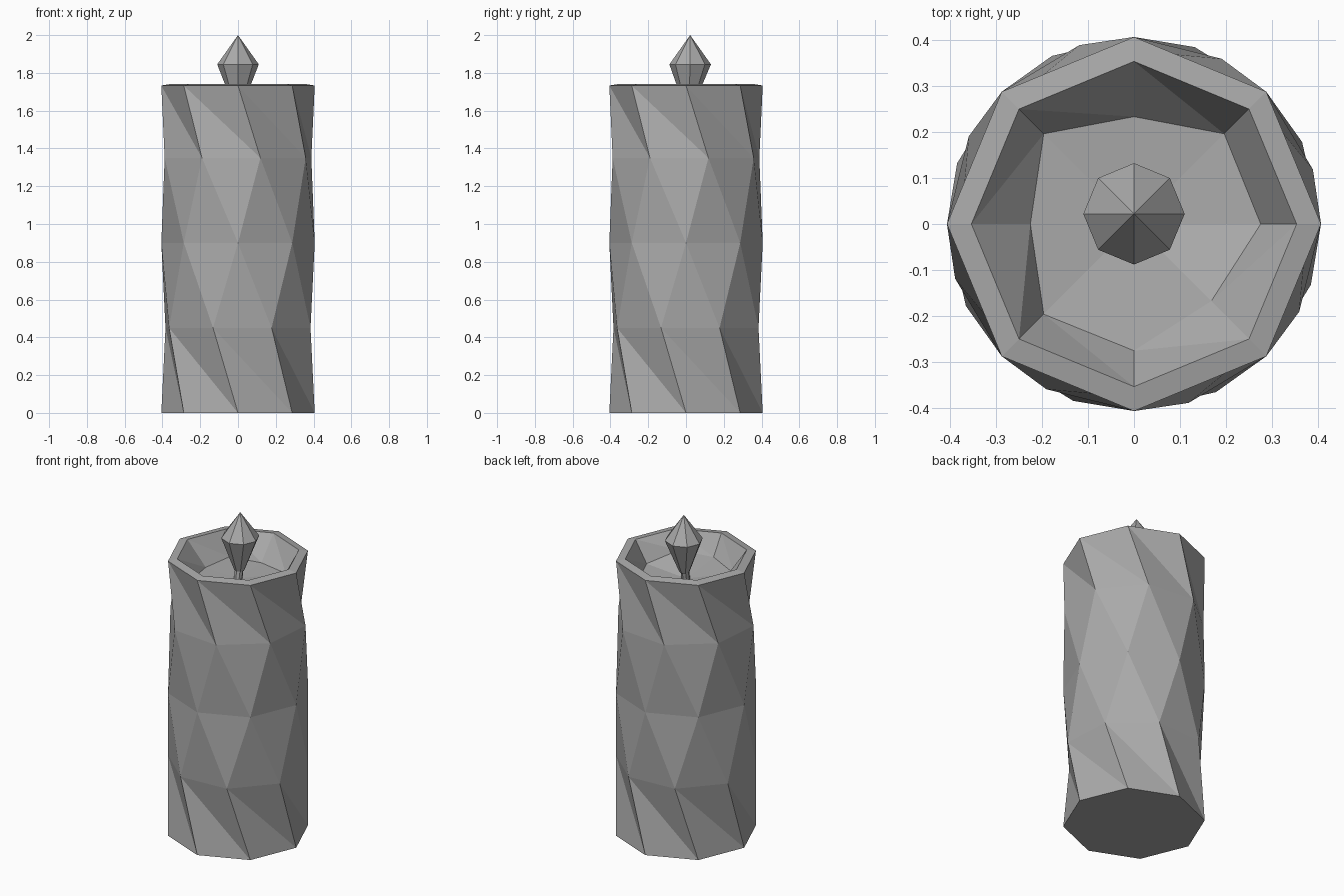
import bpy, bmesh
from math import cos, sin, radians

SIDES = 8

if "Cube" in bpy.data.objects:
    bpy.data.objects.remove(bpy.data.objects["Cube"], do_unlink=True)

wax = bpy.data.materials.new("plain grey")
wax.use_nodes = True
grey = (0.4, 0.4, 0.4, 1)
wax.diffuse_color = grey
wax.node_tree.nodes["Principled BSDF"].inputs["Base Color"].default_value = grey


def ring(bm, r, z, twist=0, y=0):
    """Octagonal loop of vertices; r and z may be one value or one per corner."""
    rs = r if isinstance(r, list) else [r] * SIDES
    zs = z if isinstance(z, list) else [z] * SIDES
    verts = []
    for i in range(SIDES):
        a = radians(45 * i + twist)
        verts.append(bm.verts.new((rs[i] * cos(a), rs[i] * sin(a) + y, zs[i])))
    return verts


def bridge(bm, low, high):
    """Join two loops with triangles, always split along the same diagonal."""
    for i in range(SIDES):
        j = (i + 1) % SIDES
        bm.faces.new((low[i], low[j], high[i]))
        bm.faces.new((low[j], high[j], high[i]))


def fan(bm, loop, tip):
    v = bm.verts.new(tip)
    for i in range(SIDES):
        bm.faces.new((loop[i], loop[(i + 1) % SIDES], v))


def finish(bm, name):
    bmesh.ops.recalc_face_normals(bm, faces=bm.faces)
    mesh = bpy.data.meshes.new(name)
    bm.to_mesh(mesh)
    bm.free()
    mesh.materials.append(wax)
    bpy.context.collection.objects.link(bpy.data.objects.new(name, mesh))


# Candle body: twisted faceted wall, rim and uneven melted hollow
bm = bmesh.new()
loops = [ring(bm, 0.406, z, t) for z, t in
         ((0, 0), (0.45, -19), (0.9, 0), (1.35, 17), (1.733, 0))]
loops.append(ring(bm, 0.353, 1.742))
pool_r = [0.275, 0.277, 0.233, 0.277, 0.225, 0.277, 0.275, 0.237]
pool_z = [1.61, 1.6, 1.6, 1.6, 1.6, 1.6, 1.62, 1.66]
loops.append(ring(bm, pool_r, pool_z))
for low, high in zip(loops, loops[1:]):
    bridge(bm, low, high)
bm.faces.new(loops[0][::-1])
fan(bm, loops[-1], (0, 0, 1.59))
finish(bm, "candle_body")

# Wick: thin stem leaning slightly back
bm = bmesh.new()
foot, head = ring(bm, 0.025, 1.58), ring(bm, 0.025, 1.66, y=0.015)
bridge(bm, foot, head)
bm.faces.new(foot[::-1])
bm.faces.new(head)
finish(bm, "wick")

# Flame: tapered base and pointed top
bm = bmesh.new()
base, wide = ring(bm, 0.03, 1.64, y=0.015), ring(bm, 0.11, 1.845, y=0.022)
bridge(bm, base, wide)
bm.faces.new(base[::-1])
fan(bm, wide, (0, 0.022, 2))
finish(bm, "flame")
